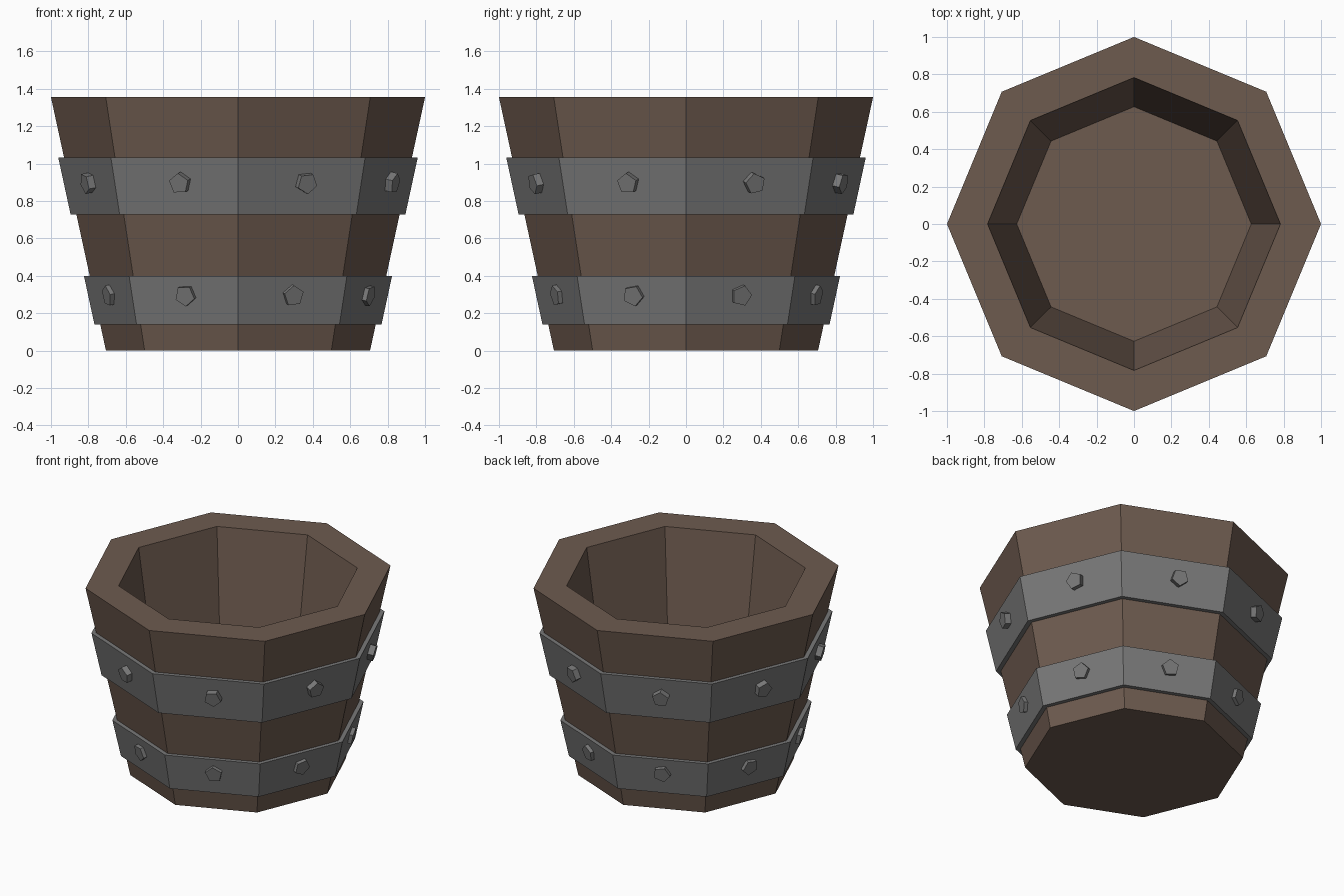
import bpy, bmesh, math, random
from mathutils import Vector, Matrix

if "Cube" in bpy.data.objects:
    bpy.data.objects.remove(bpy.data.objects["Cube"])

random.seed(4)
SIDES = 8
HEIGHT, R_BOTTOM, R_TOP = 1.355, 0.706, 1.0
SLOPE = (R_TOP - R_BOTTOM) / HEIGHT
APOTHEM = math.cos(math.pi / SIDES)


def material(name, color):
    mat = bpy.data.materials.new(name)
    mat.diffuse_color = (*color, 1)
    mat.use_nodes = True
    mat.node_tree.nodes["Principled BSDF"].inputs["Base Color"].default_value = mat.diffuse_color
    return mat


wood = material("wood", (0.155, 0.104, 0.078))
metal = material("metal", (0.19, 0.19, 0.19))


def radius_at(z):
    return R_BOTTOM + SLOPE * z


def finish(bm, name, mat):
    bmesh.ops.recalc_face_normals(bm, faces=bm.faces)
    mesh = bpy.data.meshes.new(name)
    bm.to_mesh(mesh)
    bm.free()
    mesh.materials.append(mat)
    obj = bpy.data.objects.new(name, mesh)
    bpy.context.collection.objects.link(obj)
    return obj


def lathe(name, profile, mat, closed):
    """Octagonal turning of (radius, z) points: a closed ring or a capped shell."""
    bm = bmesh.new()
    rings = []
    for r, z in profile:
        angles = [2 * math.pi * i / SIDES for i in range(SIDES)]
        rings.append([bm.verts.new((r * math.cos(a), r * math.sin(a), z)) for a in angles])
    pairs = list(zip(rings, rings[1:]))
    if closed:
        pairs.append((rings[-1], rings[0]))
    else:
        bm.faces.new(rings[0])
        bm.faces.new(rings[-1])
    for a, b in pairs:
        for i in range(SIDES):
            j = (i + 1) % SIDES
            bm.faces.new((a[i], a[j], b[j], b[i]))
    return finish(bm, name, mat)


# Tapered wooden bucket with thick rim and hollow inside
lathe("bucket_body", [(R_BOTTOM, 0), (R_TOP, HEIGHT), (0.783, HEIGHT), (0.627, 0.27)], wood, False)


# Metal hoop hugging the taper
def hoop(name, z0, z1, thick=0.031):
    r0, r1 = radius_at(z0), radius_at(z1)
    lathe(name, [(r0 - 0.01, z0), (r0 + thick, z0), (r1 + thick, z1), (r1 - 0.01, z1)], metal, True)


# Five-sided rivets, one on each hoop facet, turned at random
def rivets(name, z, protrude, shift, thick=0.031):
    bm = bmesh.new()
    sunk = 0.02
    for i in range(SIDES):
        a = 2 * math.pi * (i + 0.5) / SIDES
        out = Vector((math.cos(a), math.sin(a), 0))
        tangent = Vector((-math.sin(a), math.cos(a), 0))
        normal = (out - Vector((0, 0, SLOPE * APOTHEM))).normalized()
        spot = out * (radius_at(z) + thick) * APOTHEM + tangent * shift + Vector((0, 0, z))
        place = (Matrix.Translation(spot + normal * (protrude - sunk) / 2)
                 @ normal.to_track_quat('Z', 'Y').to_matrix().to_4x4()
                 @ Matrix.Rotation(random.uniform(0, math.tau), 4, 'Z'))
        bmesh.ops.create_cone(bm, cap_ends=True, segments=5, radius1=0.057, radius2=0.057,
                              depth=protrude + sunk, matrix=place)
    return finish(bm, name, metal)


hoop("upper_hoop", 0.727, 1.032)
hoop("lower_hoop", 0.14, 0.40)
rivets("upper_rivets", 0.90, 0.04, 0.03)
rivets("lower_rivets", 0.297, 0.025, 0.008)
